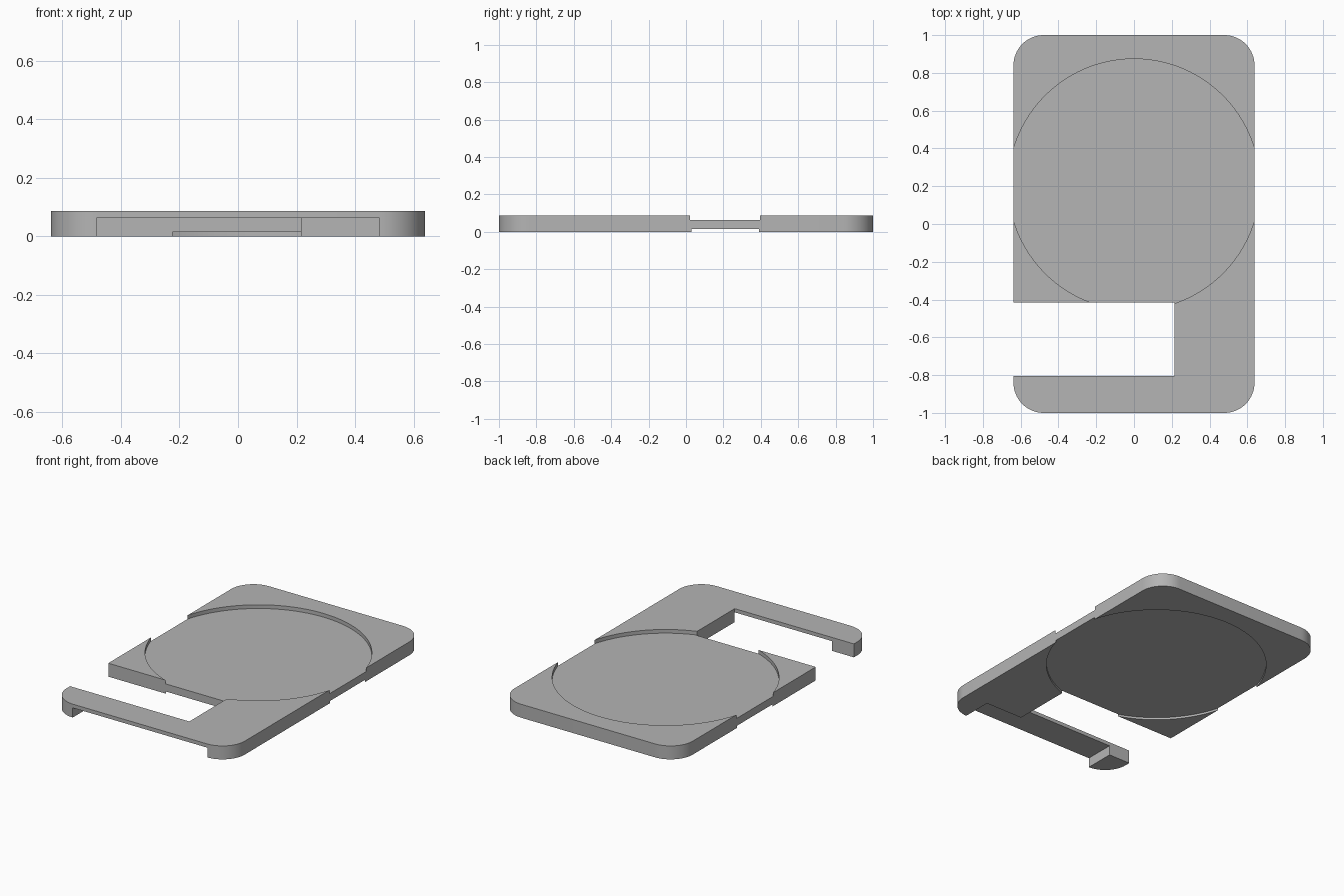
import bpy
import bmesh
from math import cos, sin, pi

default = bpy.data.objects.get("Cube")
if default:
    bpy.data.objects.remove(default, do_unlink=True)

HALF_X, HALF_Y, HEIGHT = 0.638, 1.0, 0.087
CORNER = 0.16            # corner radius of the plate
DISC_Y = 0.209           # centre of the round pockets
FLOOR, CEILING = 0.014, 0.063
SLOT_BACK, SLOT_FRONT, SLOT_END = -0.415, -0.805, 0.215
FOOT = 0.483             # inner edge of the two front feet

grey = bpy.data.materials.new("mid grey")
grey.use_nodes = True
colour = (0.46, 0.46, 0.46, 1)
grey.diffuse_color = colour
grey.node_tree.nodes["Principled BSDF"].inputs["Base Color"].default_value = colour


def prism(name, outline, z0, z1):
    """Extrude a flat outline from z0 up to z1."""
    bm = bmesh.new()
    face = bm.faces.new([bm.verts.new((x, y, z0)) for x, y in outline])
    top = bmesh.ops.extrude_face_region(bm, geom=[face])["geom"]
    verts = [v for v in top if isinstance(v, bmesh.types.BMVert)]
    bmesh.ops.translate(bm, verts=verts, vec=(0, 0, z1 - z0))
    bmesh.ops.recalc_face_normals(bm, faces=bm.faces)
    mesh = bpy.data.meshes.new(name)
    bm.to_mesh(mesh)
    bm.free()
    obj = bpy.data.objects.new(name, mesh)
    bpy.context.collection.objects.link(obj)
    mesh.materials.append(grey)
    return obj


def arc(cx, cy, radius, start, sweep, steps):
    return [(cx + radius * cos(start + sweep * i / steps),
             cy + radius * sin(start + sweep * i / steps)) for i in range(steps + 1)]


def rectangle(x0, x1, y0, y1):
    return [(x0, y0), (x1, y0), (x1, y1), (x0, y1)]


def circle(radius):
    return arc(0, DISC_Y, radius, 0, 2 * pi, 160)[:-1]


def cut(target, cutter):
    """Subtract the cutter from the target and discard it."""
    cutter.hide_render = True
    mod = target.modifiers.new(cutter.name, "BOOLEAN")
    mod.operation = "DIFFERENCE"
    mod.solver = "EXACT"
    mod.object = cutter
    bpy.ops.object.select_all(action="DESELECT")
    target.select_set(True)
    bpy.context.view_layer.objects.active = target
    bpy.ops.object.modifier_apply(modifier=mod.name)
    bpy.data.objects.remove(cutter, do_unlink=True)


# Rounded rectangular plate
outline = []
for i, (sx, sy) in enumerate([(1, 1), (-1, 1), (-1, -1), (1, -1)]):
    outline += arc(sx * (HALF_X - CORNER), sy * (HALF_Y - CORNER),
                   CORNER, i * pi / 2, pi / 2, 16)
plate = prism("plate", outline, 0, HEIGHT)

# Shallow round pockets above and below
cut(plate, prism("top_pocket", circle(0.665), CEILING, 0.2))
cut(plate, prism("bottom_pocket", circle(0.663), -0.1, FLOOR))

# Slot open to the right side
cut(plate, prism("side_slot", rectangle(-1, SLOT_END, SLOT_FRONT, SLOT_BACK), -0.1, 0.2))

# Recess under the front rail, leaving a foot at each end
cut(plate, prism("rail_recess", rectangle(-FOOT, FOOT, -1.2, SLOT_FRONT), -0.1, CEILING))

# Smooth the round walls, keep the edges sharp
bpy.ops.object.shade_smooth_by_angle(angle=pi / 6)
